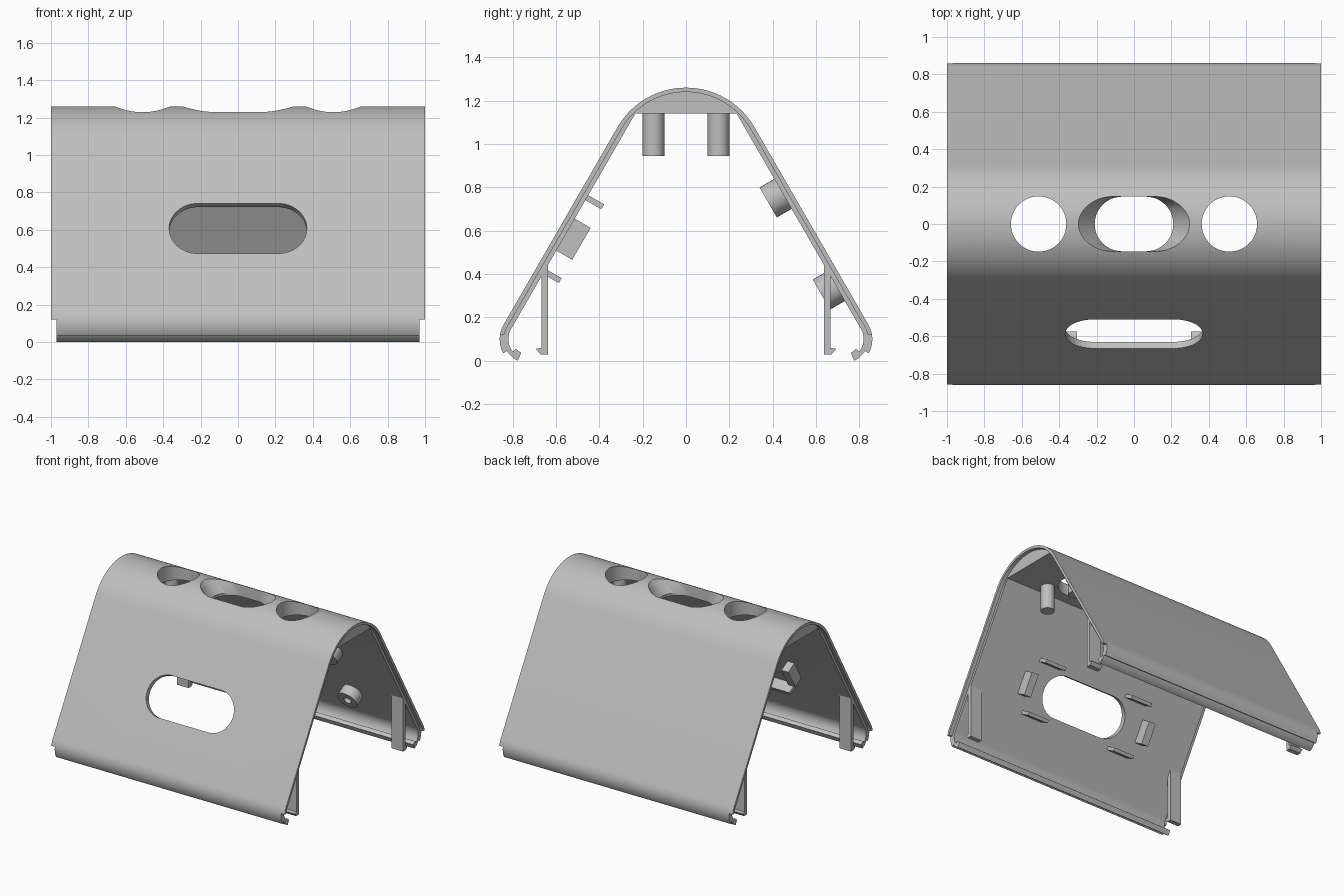
import bpy, bmesh
from math import sin, cos, pi, radians
from mathutils import Vector

if "Cube" in bpy.data.objects:
    bpy.data.objects.remove(bpy.data.objects["Cube"])

grey = bpy.data.materials.new("light grey plastic")
grey.use_nodes = True
grey.diffuse_color = (0.52, 0.52, 0.52, 1)
grey.node_tree.nodes["Principled BSDF"].inputs["Base Color"].default_value = (0.52, 0.52, 0.52, 1)

R, TOP = 0.365, 0.895          # ridge radius and height of its centre
LIP_R, LIP_Y, LIP_Z = 0.13, 0.73, 0.10   # curled lower edge
WALL, SKIN = 0.04, 0.02
INNER = R - WALL               # distance of the inner wall from the ridge axis


def loft(name, rings):
    """Closed solid through rings of equal point count."""
    bm = bmesh.new()
    loops = [[bm.verts.new(p) for p in ring] for ring in rings]
    n = len(loops[0])
    for a, b in zip(loops, loops[1:]):
        for i in range(n):
            bm.faces.new((a[i], a[(i + 1) % n], b[(i + 1) % n], b[i]))
    bm.faces.new(loops[0][::-1])
    bm.faces.new(loops[-1])
    bmesh.ops.recalc_face_normals(bm, faces=bm.faces)
    me = bpy.data.meshes.new(name)
    bm.to_mesh(me)
    bm.free()
    me.materials.append(grey)
    ob = bpy.data.objects.new(name, me)
    bpy.context.collection.objects.link(ob)
    return ob


def extrude_x(name, profile, x0, x1):
    return loft(name, [[(x, y, z) for y, z in profile] for x in (x0, x1)])


def activate(ob):
    bpy.ops.object.select_all(action='DESELECT')
    ob.select_set(True)
    bpy.context.view_layer.objects.active = ob


def cut(ob, cutter):
    activate(ob)
    mod = ob.modifiers.new("cut", 'BOOLEAN')
    mod.operation, mod.solver, mod.object = 'DIFFERENCE', 'EXACT', cutter
    bpy.ops.object.modifier_apply(modifier=mod.name)
    bpy.data.objects.remove(cutter)


def arc(cy, cz, r, a0, a1, n):
    angles = [radians(a0 + (a1 - a0) * i / n) for i in range(n + 1)]
    return [(cy + r * cos(a), cz + r * sin(a)) for a in angles]


def lip(r, a0, a1, n=8):
    return arc(LIP_Y, LIP_Z, r, a0, a1, n)


def mirrored(points):
    return [(-y, z) for y, z in reversed(points)]


def stadium(half, r, n=24):
    """Slot outline: half length and end radius."""
    pts = []
    for side in (1, -1):
        for i in range(n + 1):
            a = pi * i / n - pi / 2
            pts.append((side * (half - r + r * cos(a)), side * r * sin(a)))
    return pts


def panel(x, s, d, side):
    """Point on a sloping wall: s down the slope, d out from the ridge axis."""
    c, h = cos(pi / 6), 0.5
    return Vector((x, side * (d * c + s * h), TOP + d * h - s * c))


def panel_solid(name, outline, x, s, d0, d1, side):
    return loft(name, [[panel(x + u, s + v, d, side) for u, v in outline] for d in (d0, d1)])


def rect(w, h):
    return [(-w / 2, -h / 2), (w / 2, -h / 2), (w / 2, h / 2), (-w / 2, h / 2)]


def circle(r, n=32):
    return [(r * cos(2 * pi * i / n), r * sin(2 * pi * i / n)) for i in range(n)]


# Shell: arched profile with curled lips and a solid flat-bottomed ridge
outer = (arc(0, TOP, R, 90, 30, 18)[1:] + lip(LIP_R, 30, -30)
         + lip(LIP_R - SKIN, -30, -65) + lip(0.07, -65, -40, 3) + lip(LIP_R - WALL, -40, 30))
ceiling = 1.14
ridge_y = (INNER - 0.5 * (ceiling - TOP)) / cos(pi / 6)
half = outer + [(ridge_y, ceiling)]
shell = extrude_x("shell", [(0, R + TOP)] + half + mirrored(half), -1, 1)

# Rebated ends: only the outer skin reaches the full length
rebate = arc(0, TOP, R - SKIN, 90, 30, 18)[1:] + lip(LIP_R - SKIN, 30, 10.5, 4)
rebate += [(1, rebate[-1][1]), (1, -0.2)]
for side in (-1, 1):
    cut(shell, extrude_x("end_cutter", [(0, R - SKIN + TOP)] + rebate + mirrored(rebate),
                         side * 0.97, side * 1.2))

# Round openings and the flared slot along the ridge
for x in (-0.51, 0.51):
    cut(shell, loft("hole_cutter", [[(x + u, v, z) for u, v in circle(0.148, 48)] for z in (0.8, 1.5)]))
levels = [(0.8, 0.21), (1.16, 0.21), (1.28, 0.315)]
cut(shell, loft("flare_cutter", [[(u, v, z) for u, v in stadium(h, 0.146)] for z, h in levels]))

# Slot through the front wall
cut(shell, panel_solid("slot_cutter", stadium(0.368, 0.155), 0, 0.543, 0.28, 0.45, -1))

parts = [shell]
for x in (-1, 1):
    # Holders around the front slot
    parts.append(panel_solid("slot_side_block", rect(0.06, 0.17), x * 0.54, 0.549, 0.24, INNER + 0.01, -1))
    for s in (0.352, 0.745):
        parts.append(panel_solid("slot_tab", rect(0.18, 0.026), x * 0.395, s, 0.24, INNER + 0.01, -1))
    # Screw bosses on the back wall
    for s in (0.332, 0.823):
        boss = panel_solid("back_boss", circle(0.08), x * 0.5, s, 0.246, INNER + 0.01, 1)
        cut(boss, panel_solid("bore_cutter", circle(0.03, 20), x * 0.5, s, 0.2, INNER, 1))
        parts.append(boss)
    for y in (-1, 1):
        # Posts under the ridge
        post = [[(x * 0.67 + u, y * 0.15 + v, z) for u, v in circle(0.05)] for z in (0.945, 1.16)]
        parts.append(loft("ridge_post", post))
        # Hooked clip legs at the corners
        leg = [(0.637, 0.03), (0.672, 0.03), (0.693, 0.055), (0.667, 0.06), (0.667, 0.42), (0.637, 0.47)]
        parts.append(extrude_x("clip_leg", [(y * a, b) for a, b in leg], x * 0.87, x * 0.97))

for ob in parts:
    activate(ob)
    bpy.ops.object.shade_smooth_by_angle(angle=radians(30))
